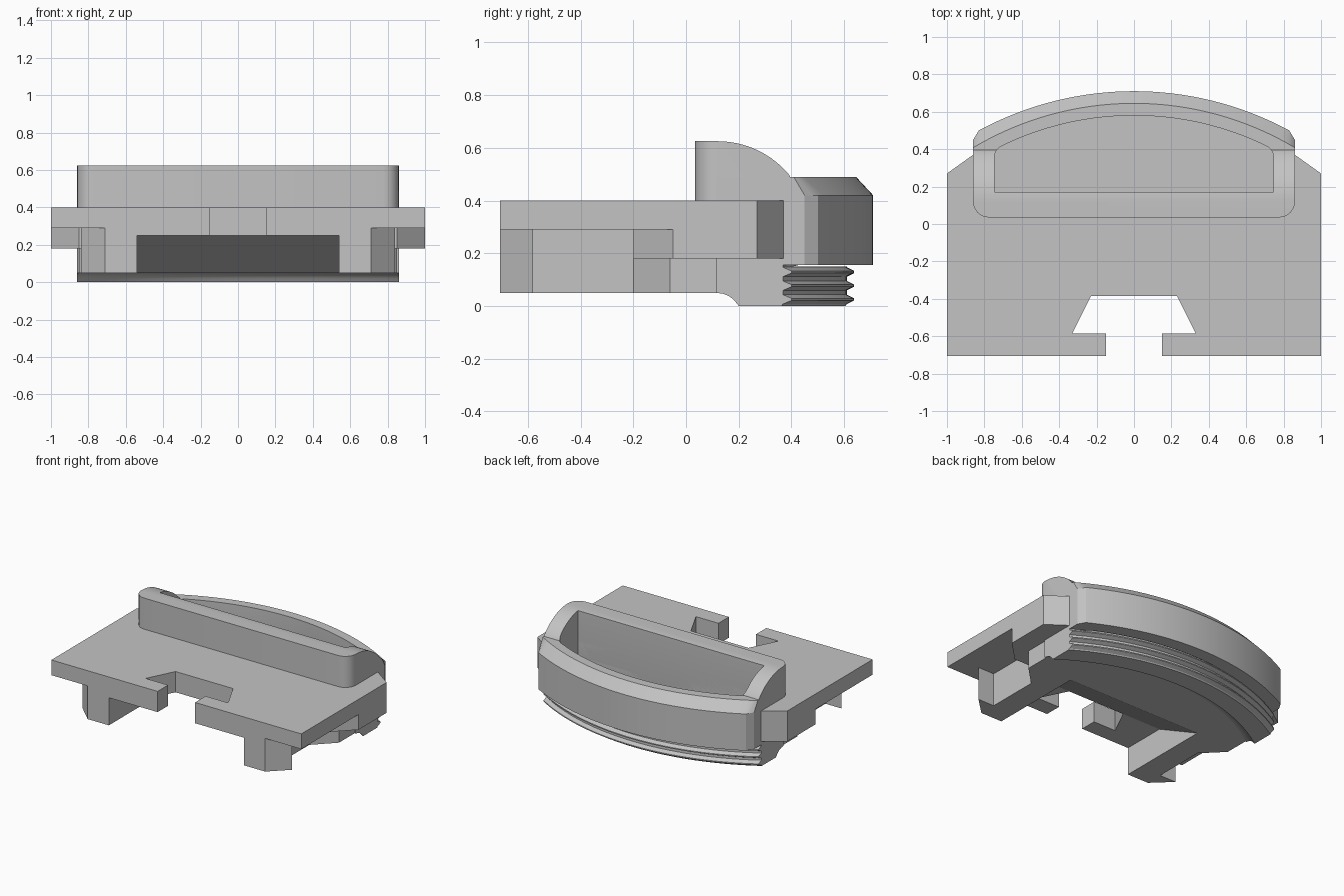
import bpy, bmesh
from math import sqrt, sin, cos, pi, radians

if "Cube" in bpy.data.objects:
    bpy.data.objects.remove(bpy.data.objects["Cube"], do_unlink=True)

GREY = bpy.data.materials.new("plain grey")
GREY.use_nodes = True
colour = (0.55, 0.55, 0.55, 1)
GREY.diffuse_color = colour
GREY.node_tree.nodes["Principled BSDF"].inputs["Base Color"].default_value = colour

ARC_Y = -1.035   # centre of every rear arc
HALF = 0.86      # half width of the grip


def finish(name, bm):
    bmesh.ops.recalc_face_normals(bm, faces=bm.faces)
    mesh = bpy.data.meshes.new(name)
    bm.to_mesh(mesh)
    bm.free()
    mesh.materials.append(GREY)
    ob = bpy.data.objects.new(name, mesh)
    bpy.context.collection.objects.link(ob)
    return ob


def loft(rings):
    """Closed solid through a list of matching rings."""
    bm = bmesh.new()
    loops = [[bm.verts.new(p) for p in ring] for ring in rings]
    n = len(loops[0])
    for a, b in zip(loops, loops[1:]):
        for i in range(n):
            j = (i + 1) % n
            bm.faces.new((a[i], a[j], b[j], b[i]))
    bm.faces.new(loops[0])
    bm.faces.new(loops[-1])
    return bm


def mirrored(half):
    return half + [(-x, y) for x, y in reversed(half) if x > 0]


def slab(outline, z0, z1):
    return loft([[(x, y, z) for x, y in outline] for z in (z0, z1)])


def bar(profile, w):
    return loft([[(x, y, z) for y, z in profile] for x in (-w, w)])


def rear(y_mid, x):
    """Depth at x of the rear arc that passes y_mid in the middle."""
    return ARC_Y + sqrt((y_mid - ARC_Y) ** 2 - x * x)


# Deck with the dovetail slot
slot = [(0, -.385), (.23, -.385), (.33, -.585), (.15, -.585), (.15, -.705)]
deck = finish("deck", slab(mirrored(
    slot + [(1, -.705), (1, .27), (.86, .37), (0, .45)]), .29, .4))
finish("deck_underlay", slab(mirrored(
    slot + [(.71, -.705), (.71, -.2), (0, -.2)]), .25, .29))

# Thick shoulders behind the side notches
shoulder = finish("shoulder", slab(mirrored(
    [(0, -.2), (.85, -.2), (1, -.05), (1, .27), (.86, .37), (0, .45)]), .18, .29))

# Hooked side rails
rail = [(.54, -.705), (.71, -.705), (.84, -.58), (.71, -.58),
        (.71, -.2), (.85, -.06), (.85, .36), (.54, .36)]
rails = []
for side, s in (("left", 1), ("right", -1)):
    rails.append(finish(side + "_rail", slab([(s * x, y) for x, y in rail], .05, .29)))

# Sloped belly between the rails
belly = finish("belly", bar(
    [(-.385, .25), (0, .05), (.45, .05), (.45, .29), (-.385, .29)], .54))

# Curved rear rim: fillet lip, thread ridges, wall and top chamfer
profile = [(.40 + .07 * sin(a), -.02 + .07 * cos(a))
           for a in (0, pi / 10, pi / 5, pi * .3)]
profile += [(.47, 0), (.605, 0)]
for k in range(3):
    z = .025 + k * .052
    profile += [(.61, z - .018), (.638, z - .004), (.638, z + .004), (.61, z + .018)]
profile += [(.61, .155), (.71, .155), (.71, .42), (.645, .49), (.40, .49)]
stations = [-HALF, -.845] + [-.83 + 1.66 * i / 48 for i in range(49)] + [.845, HALF]
rim = finish("rear_rim", loft(
    [[(x, min(rear(y, x), .45 + (HALF - abs(x)) * 1.67), z) for y, z in profile]
     for x in stations]))

# Raised grip hump with a rounded back slope
hump = [(.035, .2), (.035, .625), (.12, .625)]
for i in range(1, 13):
    y = .12 + .27 * i / 12
    hump.append((y, .272 + sqrt(.353 ** 2 - (y - .12) ** 2)))
hump += [(.40, .48), (.40, .2)]
bm = bar(hump, HALF)
corners = [e for e in bm.edges
           if all(abs(v.co.y - .035) < .001 for v in e.verts)
           and abs(e.verts[0].co.x - e.verts[1].co.x) < .001]
bmesh.ops.bevel(bm, geom=corners, offset=.084, segments=6, profile=.5, affect='EDGES')
grip = finish("grip_hump", bm)

# Scooped finger pocket, cut through the grip parts
W = .745
outline = [(-W, .17), (W, .17)] + [
    (W - 2 * W * i / 32, rear(.58, W - 2 * W * i / 32)) for i in range(33)]
bm = slab(outline, .15, .9)
sides = [e for e in bm.edges if abs(e.verts[0].co.z - e.verts[1].co.z) > .1
         and abs(e.verts[0].co.x) > W - .01 and e.verts[0].co.y > .3]
bmesh.ops.bevel(bm, geom=sides, offset=.035, segments=4, profile=.5, affect='EDGES')
floor = [e for e in bm.edges if all(v.co.z < .16 for v in e.verts)]
bmesh.ops.bevel(bm, geom=floor, offset=.06, segments=5, profile=.5, affect='EDGES')
cutter = finish("pocket_cutter", bm)
cutter.hide_render = True

cut_parts = [deck, shoulder, belly, rim, grip] + rails
for ob in cut_parts:
    mod = ob.modifiers.new("pocket", 'BOOLEAN')
    mod.operation = 'DIFFERENCE'
    mod.solver = 'EXACT'
    mod.object = cutter
graph = bpy.context.evaluated_depsgraph_get()
cut_meshes = [bpy.data.meshes.new_from_object(ob.evaluated_get(graph)) for ob in cut_parts]
for ob, mesh in zip(cut_parts, cut_meshes):
    ob.modifiers.clear()
    ob.data = mesh
bpy.data.objects.remove(cutter, do_unlink=True)

# Smooth the curved parts, keeping edges sharp
for ob in cut_parts:
    bpy.ops.object.select_all(action='DESELECT')
    ob.select_set(True)
    bpy.context.view_layer.objects.active = ob
    bpy.ops.object.shade_smooth_by_angle(angle=radians(25))
